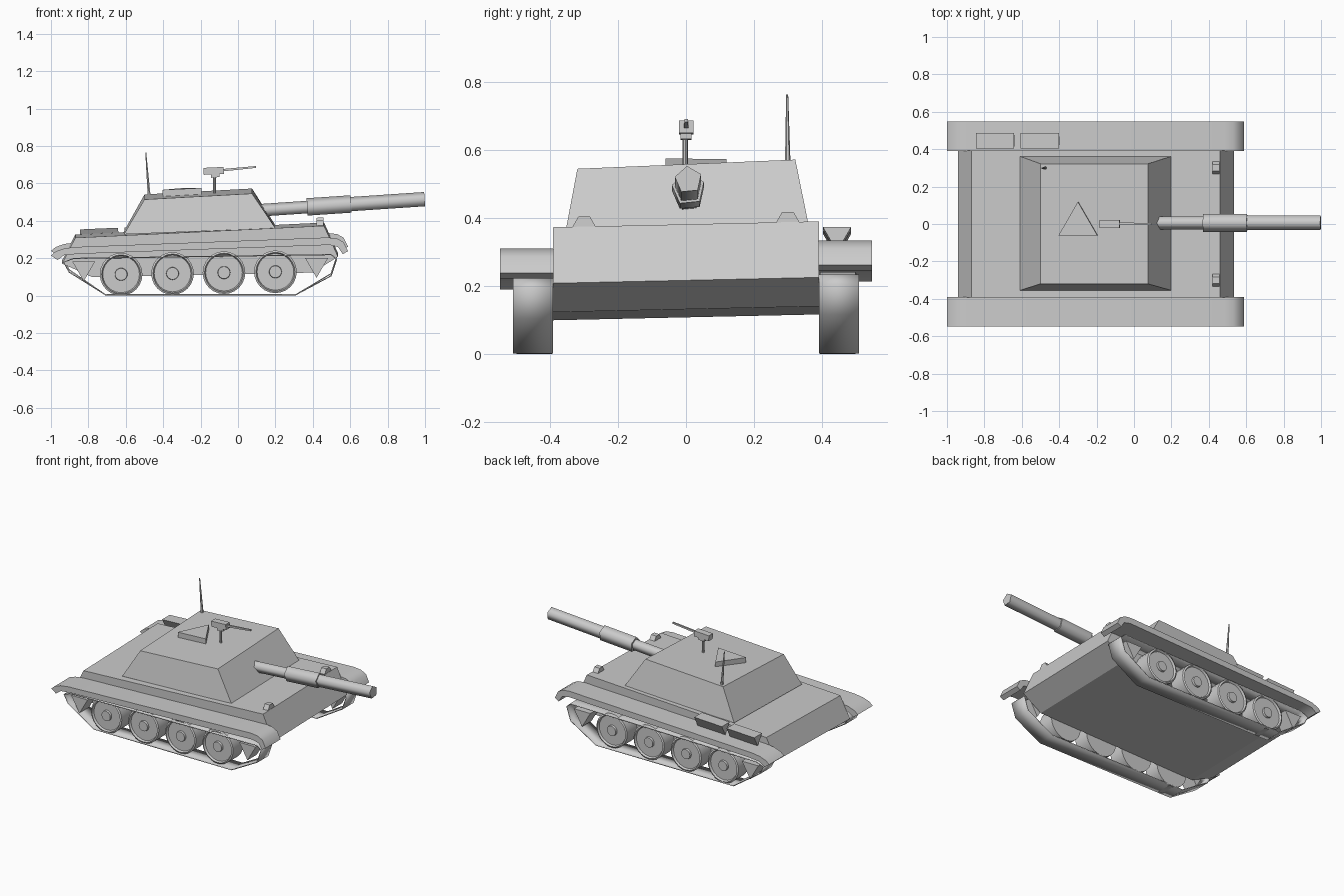
import bpy, bmesh, math
from mathutils import Vector

if "Cube" in bpy.data.objects:
    bpy.data.objects.remove(bpy.data.objects["Cube"])


def finish(name, bm, angle=None):
    bmesh.ops.recalc_face_normals(bm, faces=bm.faces)
    me = bpy.data.meshes.new(name)
    bm.to_mesh(me)
    bm.free()
    ob = bpy.data.objects.new(name, me)
    bpy.context.collection.objects.link(ob)
    if angle:
        bpy.ops.object.select_all(action='DESELECT')
        bpy.context.view_layer.objects.active = ob
        ob.select_set(True)
        bpy.ops.object.shade_smooth_by_angle(angle=math.radians(angle))
    return ob


def bridge(bm, a, b):
    n = len(a)
    for i in range(n):
        bm.faces.new((a[i], a[(i + 1) % n], b[(i + 1) % n], b[i]))


def prism(name, profile, y0, y1, roll=0.0, caps=True, angle=None):
    """Side profile (x, z) extruded across y, with a slight sideways lean."""
    bm = bmesh.new()
    a, b = [[bm.verts.new((x, y, z + roll * y)) for x, z in profile] for y in (y0, y1)]
    bridge(bm, a, b)
    if caps:
        bm.faces.new(a)
        bm.faces.new(b)
    return finish(name, bm, angle)


def lathe(name, p0, p1, rings, sides, spin=0.0, angle=None):
    """Rings (t, radius) stacked along the line p0 to p1, closed at both ends."""
    p0, p1 = Vector(p0), Vector(p1)
    d = (p1 - p0).normalized()
    ref = Vector((0, 1, 0)) if abs(d.z) > 0.9 else Vector((0, 0, 1))
    u = (ref - d * ref.dot(d)).normalized()
    s = d.cross(u)
    bm = bmesh.new()
    prev = None
    for t, r in rings:
        c = p0.lerp(p1, t)
        ring = []
        for k in range(sides):
            a = spin + 2 * math.pi * k / sides
            ring.append(bm.verts.new(c + (u * math.cos(a) + s * math.sin(a)) * r))
        if prev:
            bridge(bm, prev, ring)
        else:
            bm.faces.new(ring)
        prev = ring
    bm.faces.new(prev)
    return finish(name, bm, angle)


def rod(name, p0, p1, r0, r1, sides, spin=0.0, angle=None):
    return lathe(name, p0, p1, [(0, r0), (1, r1)], sides, spin, angle)


# Hull, riding slightly nose-up and leaning
prism("hull", [(-.87, .318), (.46, .382), (.535, .217), (.40, .132),
               (-.78, .108), (-.94, .18)], -.392, .392, .022)

# Turret
bm = bmesh.new()
low = [bm.verts.new((x, y, .36 + .04 * x + .022 * y))
       for x, y in ((-.61, -.355), (.2, -.355), (.2, .362), (-.61, .362))]
high = [bm.verts.new((x, y, .555 + .055 * x + .042 * y))
        for x, y in ((-.5, -.32), (.075, -.32), (.075, .322), (-.5, .322))]
bridge(bm, low, high)
bm.faces.new(low)
bm.faces.new(high)
finish("turret", bm)

# Gun barrel with sleeve
def gun_point(x):
    return (x, .007, .453 + .067 * (x - .1))

rod("gun_barrel", gun_point(.11), gun_point(.40), .036, .036, 5, .1, 80)
rod("gun_sleeve", gun_point(.37), gun_point(.605), .050, .050, 5, .1, 80)
rod("gun_muzzle", gun_point(.58), gun_point(.998), .041, .041, 5, .1, 80)

# Running gear and fenders on both sides
fender_path = [(-1.0, .227), (-.975, .248), (-.93, .264), (-.87, .272), (.48, .323),
               (.53, .317), (.565, .298), (.588, .25), (.56, .234), (.535, .272),
               (.49, .283), (-.86, .235), (-.93, .228), (-.965, .202)]
track_path = [(-.71, .002), (.31, .002), (.50, .11), (.53, .20), (.50, .228),
              (-.88, .208), (-.935, .185), (-.905, .13)]
for side, s in (("right", -1), ("left", 1)):
    dz = .012 * s
    prism(side + "_fender", [(x, z + dz) for x, z in fender_path],
          s * .39, s * .548, 0, True, 40)
    track = prism(side + "_track",
                  [(x, z + (.006 * s if z > .1 else 0)) for x, z in track_path],
                  s * .392, s * .51, 0, False, 40)
    mod = track.modifiers.new("thickness", 'SOLIDIFY')
    mod.thickness = .006
    # Road wheels: rim, recessed disc, hub
    for i in range(4):
        x, z = -.625 + .275 * i, .114 + .0045 * i
        lathe(f"{side}_wheel_{i + 1}", (x, s * .395, z), (x, s * .505, z),
              [(0, .114), (.95, .114), (1, .104), (.88, .098), (.88, .034), (1, .032)],
              24, 0, 35)
    # Three-sided end rollers
    for label, x, z in (("rear", -.825, .147), ("front", .42, .165)):
        rod(f"{side}_{label}_roller", (x, s * .40, z), (x, s * .50, z), .07, .07, 3, math.pi)
    # Headlights
    z = .38 + .022 * .3 * s
    rod(side + "_headlight", (.42, s * .3, z), (.458, s * .3, z + .002),
        .034, .034, 6, math.pi / 6)

# Canisters on the rear left fender
for i, x in enumerate((-.845, -.605)):
    z = .33 + .045 * (x + .845)
    rod(f"canister_{i + 1}", (x, .445, z), (x + .205, .445, z + .009),
        .048, .048, 3, math.pi)

# Roof hatch and antenna
rod("hatch", (-.298, 0, .53), (-.3, -.001, .572), .12, .12, 3)
rod("antenna", (-.475, .3, .53), (-.493, .298, .765), .009, .003, 6)

# Roof machine gun: post, cradle, body, barrel
rod("gun_post", (-.125, -.002, .54), (-.125, -.002, .65), .008, .008, 8, 0, 40)
prism("gun_cradle", [(-.145, .63), (-.10, .634), (-.10, .65), (-.145, .65)], -.016, .016)
prism("gun_body", [(-.183, .646), (-.075, .651), (-.077, .688), (-.185, .683)], -.021, .022)
rod("machine_gun_barrel", (-.09, .001, .67), (.097, .001, .688),
    .009, .007, 4, math.pi / 4)
